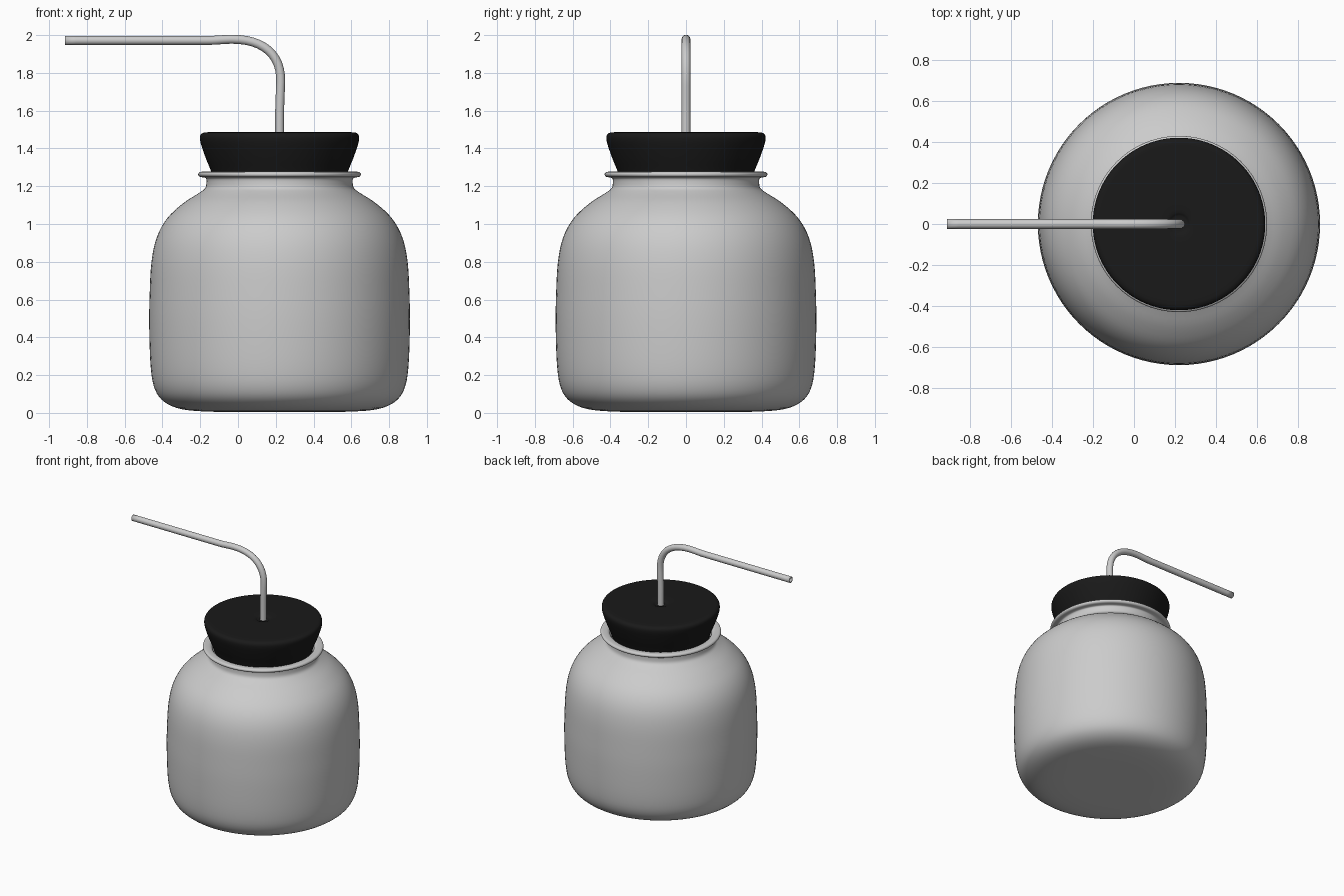
import bpy, bmesh
from math import tau, radians
from mathutils import Vector

if "Cube" in bpy.data.objects:
    bpy.data.objects.remove(bpy.data.objects["Cube"])

CX = 0.22  # jar axis


def smooth_profile(points, steps=4):
    """Catmull-Rom interpolation through (radius, height) points."""
    p = [Vector(q) for q in points]
    p = [p[0]] + p + [p[-1]]
    out = []
    for a, b, c, d in zip(p, p[1:], p[2:], p[3:]):
        for i in range(steps):
            t = i / steps
            out.append(0.5 * (2 * b + (c - a) * t + (2 * a - 5 * b + 4 * c - d) * t * t
                              + (3 * b - a - 3 * c + d) * t ** 3))
    return out + [p[-1]]


def lathe(name, profile, segments=96, angle=50):
    bm = bmesh.new()
    vs = [bm.verts.new((max(r, 0), 0, z)) for r, z in profile]
    es = [bm.edges.new(pair) for pair in zip(vs, vs[1:])]
    bmesh.ops.spin(bm, geom=vs + es, cent=(0, 0, 0), axis=(0, 0, 1),
                   angle=tau, steps=segments, use_duplicate=False)
    bmesh.ops.remove_doubles(bm, verts=bm.verts, dist=0.0003)
    bmesh.ops.recalc_face_normals(bm, faces=bm.faces)
    me = bpy.data.meshes.new(name)
    bm.to_mesh(me)
    bm.free()
    ob = bpy.data.objects.new(name, me)
    bpy.context.collection.objects.link(ob)
    ob.location.x = CX
    finish(ob, angle)
    return ob


def finish(ob, angle):
    bpy.ops.object.select_all(action='DESELECT')
    ob.select_set(True)
    bpy.context.view_layer.objects.active = ob
    bpy.ops.object.shade_smooth_by_angle(angle=radians(angle))


# Jar: outer wall, rolled lip, inner wall
outer = [(0, 0.005), (0.2, 0.005), (0.38, 0.007), (0.52, 0.02), (0.61, 0.058), (0.66, 0.125),
         (0.682, 0.24), (0.69, 0.45), (0.688, 0.62), (0.678, 0.8), (0.65, 0.93),
         (0.595, 1.03), (0.51, 1.11), (0.425, 1.165), (0.394, 1.19), (0.387, 1.22), (0.389, 1.24)]
lip = [(0.4, 1.246), (0.422, 1.25), (0.431, 1.262), (0.424, 1.274), (0.405, 1.277),
       (0.38, 1.274), (0.366, 1.262)]
inner = [(0.362, 1.24), (0.362, 1.18), (0.41, 1.14), (0.49, 1.085), (0.57, 1.01),
         (0.62, 0.92), (0.648, 0.8), (0.66, 0.45), (0.65, 0.25), (0.6, 0.09),
         (0.5, 0.05), (0.3, 0.035), (0, 0.035)]
lathe("jar", smooth_profile(outer + lip + inner))

# Rubber stopper, tapered into the neck, dimpled around the tube
stopper = lathe("stopper", smooth_profile([
    (0, 1.13), (0.15, 1.13), (0.29, 1.13), (0.317, 1.145), (0.335, 1.19), (0.361, 1.275),
    (0.389, 1.345), (0.412, 1.41), (0.421, 1.445), (0.42, 1.468), (0.406, 1.482),
    (0.37, 1.486), (0.2, 1.486), (0.07, 1.484), (0.04, 1.474), (0, 1.472)]))
rubber = bpy.data.materials.new("black_rubber")
rubber.diffuse_color = (0.01, 0.01, 0.01, 1)
rubber.use_nodes = True
rubber.node_tree.nodes["Principled BSDF"].inputs["Base Color"].default_value = rubber.diffuse_color
stopper.data.materials.append(rubber)

# Bent hollow tube: (x, z) point with left and right handles
path = [((0.22, 0.9), (0.22, 0.8), (0.22, 1.1)),
        ((0.22, 1.55), (0.22, 1.45), (0.22, 1.63)),
        ((0.226, 1.75), (0.224, 1.69), (0.231, 1.9)),
        ((-0.03, 1.978), (0.13, 1.978), (-0.07, 1.978)),
        ((-0.15, 1.972), (-0.11, 1.973), (-0.3, 1.972)),
        ((-0.915, 1.972), (-0.7, 1.972), (-1.0, 1.972))]
cu = bpy.data.curves.new("tube", 'CURVE')
cu.dimensions = '3D'
cu.resolution_u = 12
cu.bevel_depth = 0.0235
cu.bevel_resolution = 6
sp = cu.splines.new('BEZIER')
sp.bezier_points.add(len(path) - 1)
for bp, (co, hl, hr) in zip(sp.bezier_points, path):
    bp.handle_left_type = bp.handle_right_type = 'FREE'
    bp.co, bp.handle_left, bp.handle_right = [(x, 0, z) for x, z in (co, hl, hr)]
tube = bpy.data.objects.new("tube", cu)
bpy.context.collection.objects.link(tube)
bpy.ops.object.select_all(action='DESELECT')
tube.select_set(True)
bpy.context.view_layer.objects.active = tube
bpy.ops.object.convert(target='MESH')
tube = bpy.context.object
finish(tube, 50)
wall = tube.modifiers.new("wall", 'SOLIDIFY')
wall.thickness = 0.008
wall.offset = -1
